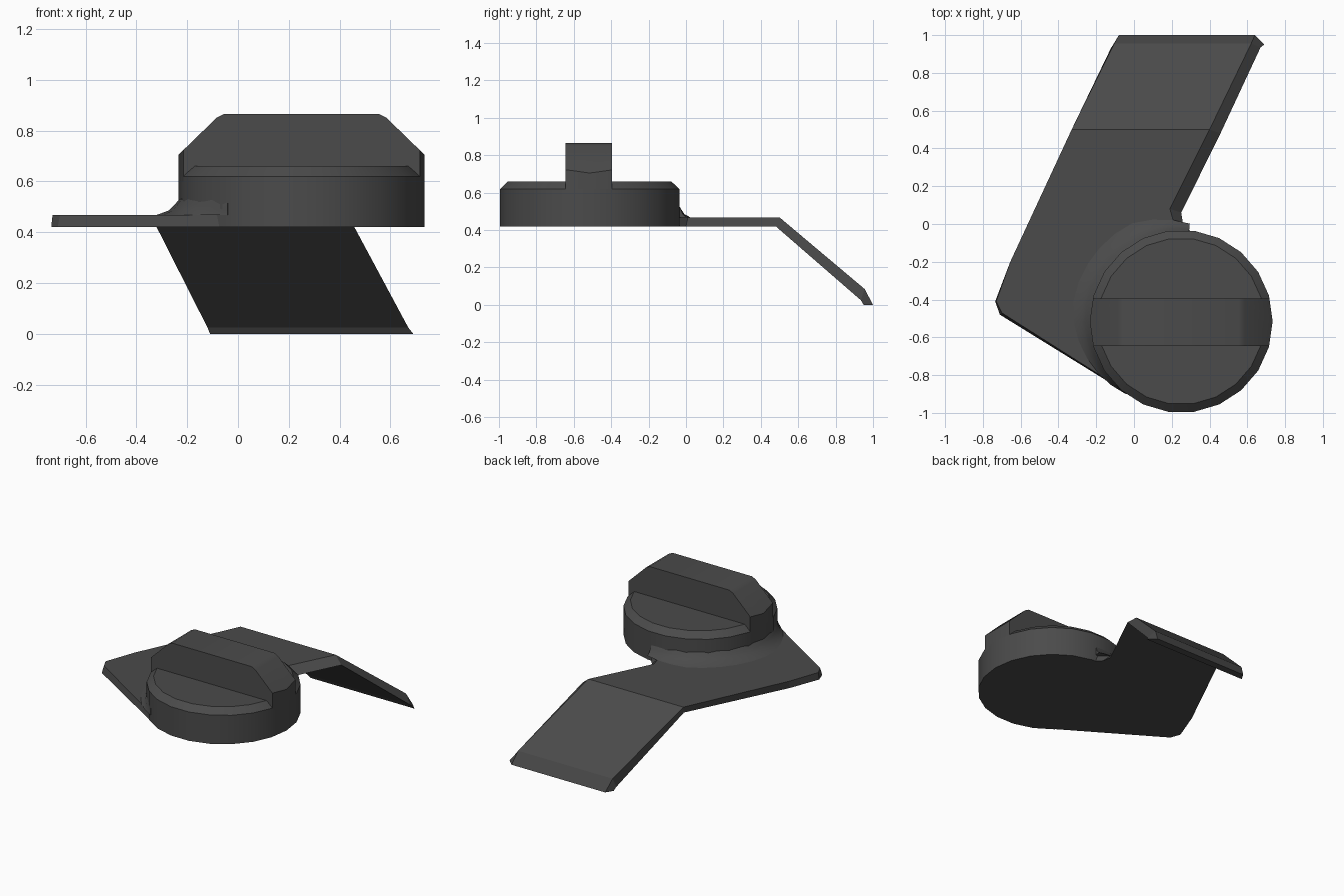
import bpy, bmesh, math
from mathutils import Vector

if "Cube" in bpy.data.objects:
    bpy.data.objects.remove(bpy.data.objects["Cube"])

CX, CY, R, SIDES = 0.25, -0.515, 0.484, 22

dark = bpy.data.materials.new("dark_plastic")
dark.diffuse_color = (0.07, 0.07, 0.07, 1)
dark.use_nodes = True
dark.node_tree.nodes["Principled BSDF"].inputs["Base Color"].default_value = dark.diffuse_color


def finish(bm, name, smooth=True):
    bmesh.ops.recalc_face_normals(bm, faces=bm.faces)
    me = bpy.data.meshes.new(name)
    bm.to_mesh(me)
    bm.free()
    ob = bpy.data.objects.new(name, me)
    bpy.context.collection.objects.link(ob)
    me.materials.append(dark)
    if smooth:
        bpy.ops.object.select_all(action='DESELECT')
        ob.select_set(True)
        bpy.context.view_layer.objects.active = ob
        bpy.ops.object.shade_smooth_by_angle(angle=math.radians(28))
    return ob


def rounds(bm, levels):
    """Closed stack of round rings, each given as (radius, z)."""
    rings = []
    for r, z in levels:
        rings.append([bm.verts.new((CX + r * math.cos(2 * math.pi * i / SIDES),
                                    CY + r * math.sin(2 * math.pi * i / SIDES), z))
                      for i in range(SIDES)])
    for a, b in zip(rings, rings[1:]):
        for i in range(SIDES):
            j = (i + 1) % SIDES
            bm.faces.new((a[i], a[j], b[j], b[i]))
    bm.faces.new(rings[0])
    bm.faces.new(rings[-1])


def cut(bm, co, no):
    """Slice away everything on the normal side and cap the cut."""
    geom = bm.verts[:] + bm.edges[:] + bm.faces[:]
    res = bmesh.ops.bisect_plane(bm, geom=geom, plane_co=co, plane_no=Vector(no).normalized(),
                                 clear_outer=True)
    edges = [e for e in res['geom_cut'] if isinstance(e, bmesh.types.BMEdge)]
    bmesh.ops.edgeloop_fill(bm, edges=edges)


# Round knob base with a chamfered top rim
bm = bmesh.new()
rounds(bm, [(R, 0.42), (R, 0.62), (R - 0.043, 0.66)])
finish(bm, "knob_base")

# Grip bar across the knob, ends following the round base
bm = bmesh.new()
rounds(bm, [(R, 0.60), (R, 0.865)])
cut(bm, (0, -0.645, 0), (0, -1, 0))
cut(bm, (0, -0.395, 0), (0, 1, 0))
for s in (-1, 1):
    cut(bm, (CX + s * R, 0, 0.705), (s, 0, 1.03))
    cut(bm, (CX + s * 0.305, 0, 0.865), (s * 0.5, 0, 1))
finish(bm, "grip_bar")

# Bent lever plate: flat outline, sloped tab and a cut-off tip
# Each point: bottom x, y, then top x, y
outline = [(-0.32, 0.48, -0.33, 0.50), (-0.655, -0.2, -0.655, -0.2),
           (-0.735, -0.41, -0.73, -0.41), (-0.71, -0.48, -0.70, -0.47),
           (-0.006, -0.915, -0.006, -0.91), (0.25, -0.6, 0.25, -0.6),
           (0.30, -0.04, 0.28, -0.04), (0.26, 0.0, 0.21, 0.01),
           (0.25, 0.06, 0.19, 0.08), (0.458, 0.48, 0.40, 0.50)]
# Tab rows: left x, right x, y, z for the bottom and for the top
rows = [((-0.12, 0.67, 0.935, 0.025), (-0.105, 0.62, 0.955, 0.085)),
        ((-0.11, 0.69, 0.95, 0.0), (-0.08, 0.64, 1.0, 0.0))]
bm = bmesh.new()
bot = [bm.verts.new((p[0], p[1], 0.42)) for p in outline]
top = [bm.verts.new((p[2], p[3], 0.468)) for p in outline]
bm.faces.new(bot)
bm.faces.new(top)
for i in range(len(bot) - 1):
    bm.faces.new((bot[i], bot[i + 1], top[i + 1], top[i]))
last = [bot[0], bot[-1], top[-1], top[0]]
for b, t in rows:
    new = [bm.verts.new(c) for c in ((b[0], b[2], b[3]), (b[1], b[2], b[3]),
                                     (t[1], t[2], t[3]), (t[0], t[2], t[3]))]
    for i in range(4):
        j = (i + 1) % 4
        bm.faces.new((last[i], last[j], new[j], new[i]))
    last = new
bm.faces.new(last)
finish(bm, "lever_plate", smooth=False)

# Fillet easing the knob wall into the plate
bm = bmesh.new()
prev, N = None, 14
for k in range(N + 1):
    t = k / N
    a = math.radians(85 + 148 * t)
    w = 0.10 * min(1, 0.35 + 3 * t, 2.5 * (1 - t))
    prof = [(R - 0.01, 0.54), (R + 0.15 * w, 0.51), (R + 0.45 * w, 0.485),
            (R + w, 0.467), (R - 0.01, 0.467)]
    ring = [bm.verts.new((CX + r * math.cos(a), CY + r * math.sin(a), z)) for r, z in prof]
    if prev:
        for i in range(len(ring)):
            j = (i + 1) % len(ring)
            bm.faces.new((prev[i], prev[j], ring[j], ring[i]))
    else:
        bm.faces.new(ring)
    prev = ring
bm.faces.new(prev)
finish(bm, "knob_fillet")
